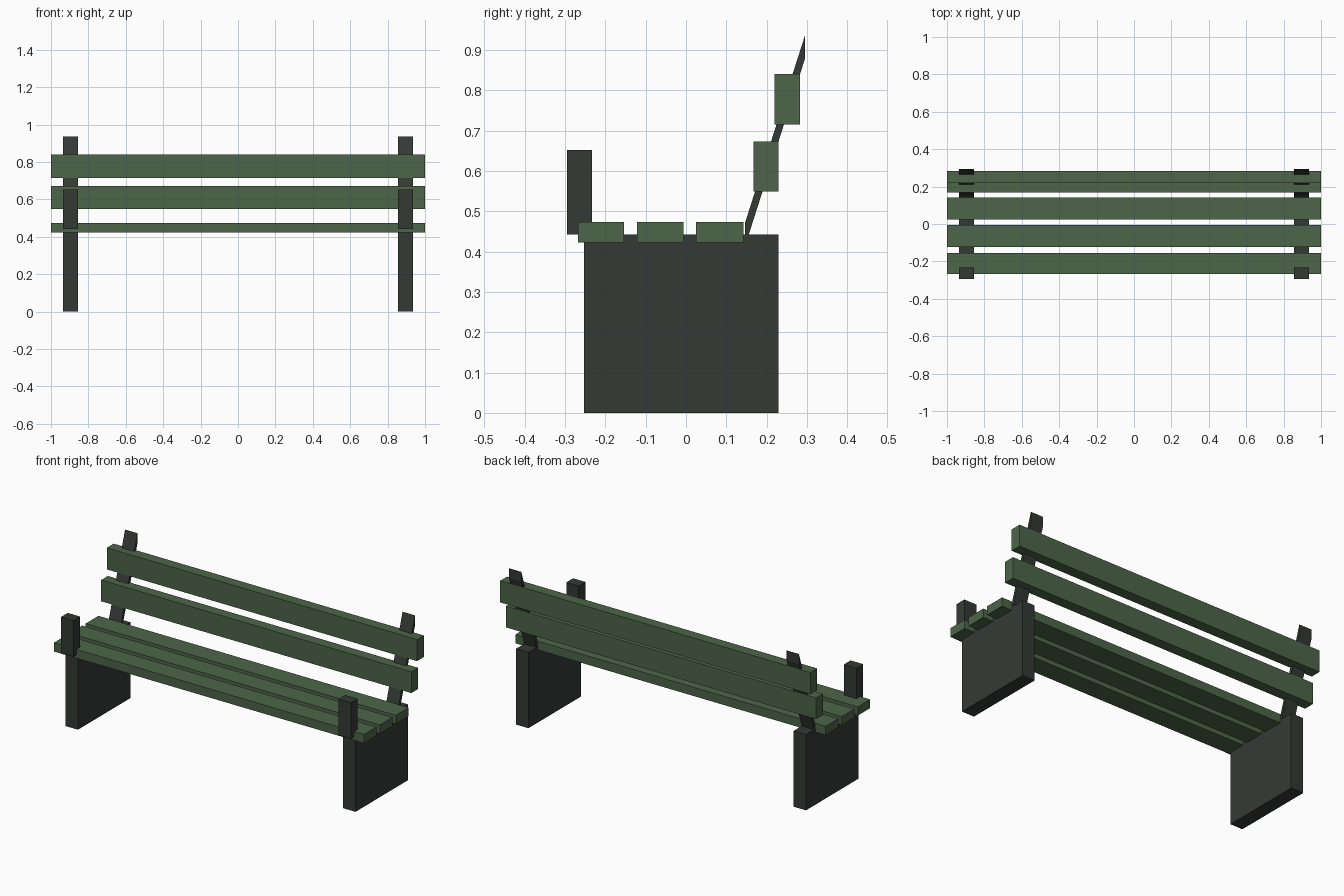
import bpy

if "Cube" in bpy.data.objects:
    bpy.data.objects.remove(bpy.data.objects["Cube"])


def material(name, rgb):
    m = bpy.data.materials.new(name)
    m.diffuse_color = (*rgb, 1)
    m.use_nodes = True
    m.node_tree.nodes["Principled BSDF"].inputs["Base Color"].default_value = m.diffuse_color
    return m


GREEN = material("green_paint", (0.074, 0.130, 0.065))
DARK = material("dark_metal", (0.034, 0.042, 0.036))


def extrude_x(name, profile, x0, x1, mat):
    """Solid with a (y, z) side profile, running from x0 to x1."""
    n = len(profile)
    verts = [(x, y, z) for x in (x0, x1) for y, z in profile]
    faces = [tuple(reversed(range(n))), tuple(range(n, 2 * n))]
    faces += [(i, (i + 1) % n, n + (i + 1) % n, n + i) for i in range(n)]
    mesh = bpy.data.meshes.new(name)
    mesh.from_pydata(verts, [], faces)
    mesh.materials.append(mat)
    obj = bpy.data.objects.new(name, mesh)
    bpy.context.collection.objects.link(obj)
    return obj


def rect(y0, y1, z0, z1):
    return [(y0, z0), (y1, z0), (y1, z1), (y0, z1)]


# Seat slats
for i, (y0, y1) in enumerate([(-0.268, -0.154), (-0.122, -0.006), (0.025, 0.143)]):
    extrude_x(f"seat_slat_{i + 1}", rect(y0, y1, 0.423, 0.474), -1, 1, GREEN)

# Backrest slats
extrude_x("lower_back_slat", rect(0.168, 0.230, 0.549, 0.673), -1, 1, GREEN)
extrude_x("upper_back_slat", rect(0.220, 0.283, 0.715, 0.841), -1, 1, GREEN)

# Slab legs, front posts and slanted back supports at both ends
back_profile = [(0.146, 0.412), (0.295, 0.878), (0.295, 0.936), (0.146, 0.470)]
for side, x0, x1 in (("left", -0.935, -0.855), ("right", 0.855, 0.935)):
    extrude_x(f"{side}_leg", rect(-0.253, 0.230, 0, 0.442), x0, x1, DARK)
    extrude_x(f"{side}_front_post", rect(-0.295, -0.233, 0.442, 0.652), x0, x1, DARK)
    extrude_x(f"{side}_back_support", back_profile, x0, x1, DARK)
